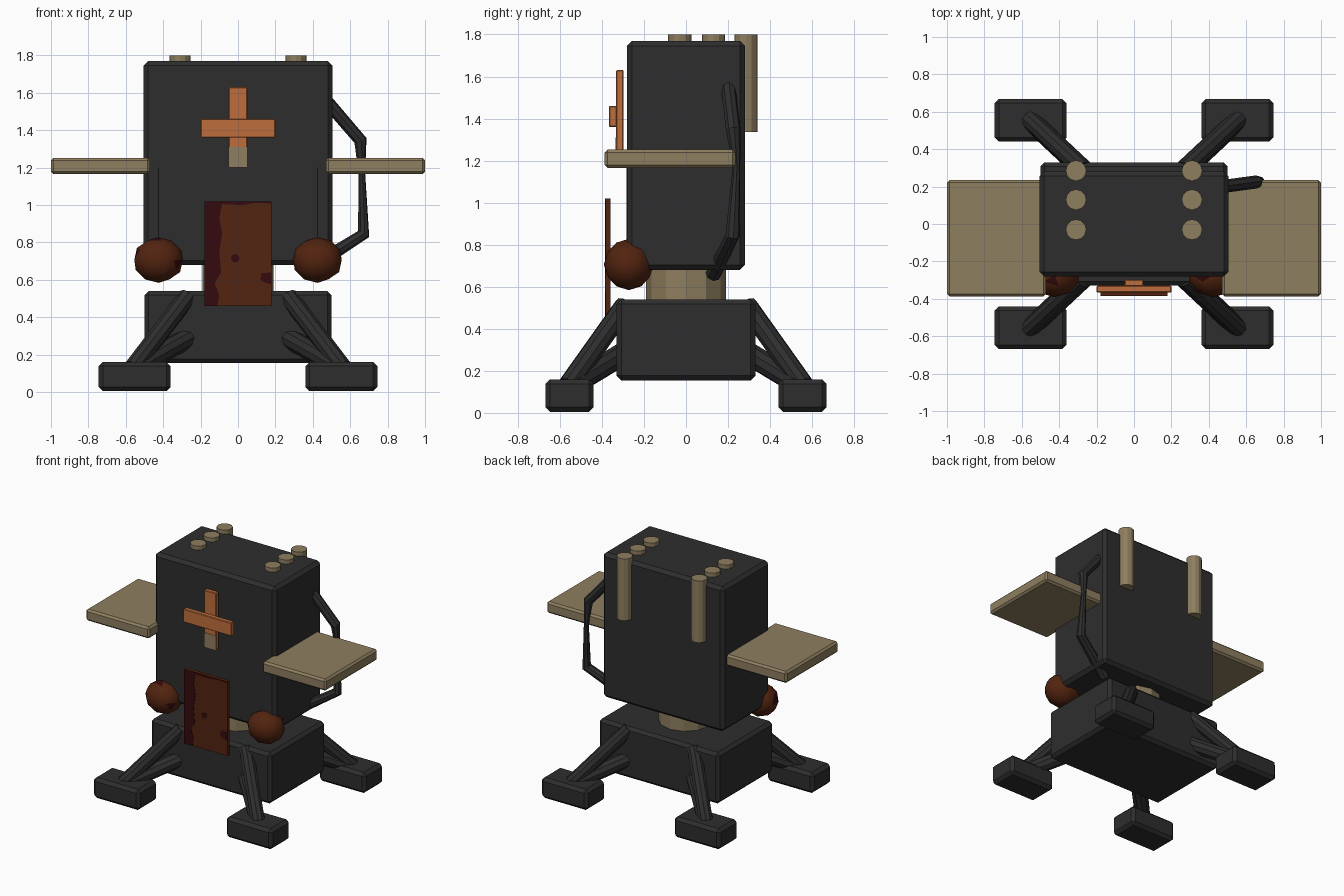
import bpy, bmesh, math
from mathutils import Vector

if "Cube" in bpy.data.objects:
    bpy.data.objects.remove(bpy.data.objects["Cube"])


def material(name, rgb):
    m = bpy.data.materials.new(name)
    m.diffuse_color = (*rgb, 1)
    m.use_nodes = True
    m.node_tree.nodes["Principled BSDF"].inputs["Base Color"].default_value = m.diffuse_color
    return m


CHARCOAL = material("charcoal", (0.027, 0.027, 0.027))
TAN = material("tan", (0.27, 0.21, 0.115))
ORANGE = material("copper orange", (0.52, 0.155, 0.045))
BROWN = material("rust brown", (0.085, 0.017, 0.005))
DARK_RED = material("dark red", (0.034, 0.003, 0.004))


def finish(bm, name, *mats):
    bmesh.ops.recalc_face_normals(bm, faces=bm.faces)
    me = bpy.data.meshes.new(name)
    bm.to_mesh(me)
    bm.free()
    ob = bpy.data.objects.new(name, me)
    bpy.context.collection.objects.link(ob)
    for m in mats:
        me.materials.append(m)
    return ob


def box(name, lo, hi, bevel, *mats):
    bm = bmesh.new()
    bmesh.ops.create_cube(bm, size=1)
    for v in bm.verts:
        v.co = Vector([(a + b) / 2 + c * (b - a) for a, b, c in zip(lo, hi, v.co)])
    if bevel:
        bmesh.ops.bevel(bm, geom=bm.edges[:], offset=bevel, segments=1, affect='EDGES')
    return finish(bm, name, *mats)


def rod(name, p, q, r1, r2, mat, sides=10):
    p, q = Vector(p), Vector(q)
    d = q - p
    bm = bmesh.new()
    bmesh.ops.create_cone(bm, cap_ends=True, segments=sides, radius1=r1, radius2=r2, depth=d.length)
    rot = Vector((0, 0, 1)).rotation_difference(d).to_matrix()
    for v in bm.verts:
        v.co = rot @ v.co + (p + q) / 2
    return finish(bm, name, mat)


def plate(name, outline, y0, y1, mat):
    bm = bmesh.new()
    f = bm.faces.new([bm.verts.new((x, y0, z)) for x, z in outline])
    ext = bmesh.ops.extrude_face_region(bm, geom=[f])["geom"]
    for v in ext:
        if isinstance(v, bmesh.types.BMVert):
            v.co.y = y1
    return finish(bm, name, mat)


# Main blocks and neck
box("base", (-0.5, -0.33, 0.155), (0.5, 0.33, 0.54), 0.022, CHARCOAL)
rod("neck", (0, 0, 0.5), (0, 0, 0.72), 0.19, 0.19, TAN, 12)
box("body", (-0.505, -0.28, 0.68), (0.505, 0.28, 1.77), 0.024, CHARCOAL)

# Feet with two struts each
for sx in (-1, 1):
    for sy in (-1, 1):
        xs = sorted((0.36 * sx, 0.745 * sx))
        ys = sorted((0.44 * sy, 0.668 * sy))
        box("foot", (xs[0], ys[0], 0.005), (xs[1], ys[1], 0.16), 0.022, CHARCOAL)
        rod("upper_strut", (0.56 * sx, 0.56 * sy, 0.13), (0.27 * sx, 0.29 * sy, 0.51),
            0.05, 0.05, CHARCOAL)
        rod("lower_strut", (0.55 * sx, 0.55 * sy, 0.13), (0.24 * sx, 0.26 * sy, 0.305),
            0.055, 0.055, CHARCOAL)

# Side shelves, pipes, wires
for s in (-1, 1):
    xs = sorted((0.47 * s, 1.0 * s))
    box("shelf", (xs[0], -0.387, 1.165), (xs[1], 0.235, 1.252), 0.014, TAN)
    for y, low in ((0.285, 1.335), (0.13, 1.6), (-0.03, 1.6)):
        rod("pipe", (0.31 * s, y, low), (0.31 * s, y, 1.8), 0.055, 0.055, TAN, 12)
    rod("wire", (0.425 * s, -0.279, 0.78), (0.425 * s, -0.279, 1.2), 0.004, 0.004, CHARCOAL, 6)

# Round hanging weights with dark spots
spots = {-1: ((-0.54, -0.3, 0.72), (-0.32, -0.34, 0.655), (-0.47, -0.31, 0.81)),
         1: ((0.36, -0.29, 0.81), (0.53, -0.2, 0.65))}
for s in (-1, 1):
    bm = bmesh.new()
    bmesh.ops.create_icosphere(bm, subdivisions=2, radius=1)
    for v in bm.verts:
        v.co = Vector((0.425 * s + 0.136 * v.co.x, -0.272 + 0.119 * v.co.y, 0.706 + 0.122 * v.co.z))
    for f in bm.faces:
        f.smooth = True
        c = f.calc_center_median()
        if any((c - Vector(p)).length < 0.035 for p in spots[s]):
            f.material_index = 1
    finish(bm, "weight", BROWN, DARK_RED)

# Cross on the chest, lower end tan
box("cross_upright", (-0.05, -0.332, 1.2), (0.05, -0.297, 1.63), 0.004, ORANGE)
plate("cross_tan_end", [(-0.05, 1.2), (0.05, 1.2), (0.05, 1.31), (-0.05, 1.31)],
      -0.335, -0.331, TAN)
box("cross_bar", (-0.2, -0.366, 1.36), (0.2, -0.33, 1.46), 0.004, ORANGE)

# Hanging front panel with stains
panel = box("front_panel", (-0.18, -0.383, 0.46), (0.18, -0.358, 1.02), 0, BROWN, DARK_RED)
for f in panel.data.polygons:
    if f.normal.x < -0.5:
        f.material_index = 1
F0, F1 = -0.385, -0.382
plate("stain_strip", [(-0.18, 0.46), (-0.11, 0.46), (-0.1, 0.52), (-0.125, 0.58), (-0.09, 0.64),
                      (-0.1, 0.75), (-0.085, 0.85), (-0.1, 0.93), (-0.085, 1.005), (0.02, 1.0),
                      (0.1, 1.012), (0.18, 1.008), (0.18, 1.02), (-0.18, 1.02)], F0, F1, DARK_RED)
plate("stain_dot", [(-0.015 + 0.023 * math.cos(a * math.pi / 4), 0.715 + 0.023 * math.sin(a * math.pi / 4))
                    for a in range(8)], F0, F1, DARK_RED)
plate("stain_edge", [(0.12, 0.6), (0.145, 0.585), (0.18, 0.575), (0.18, 0.64), (0.125, 0.635)],
      F0, F1, DARK_RED)

# Bent hose on the right side
cu = bpy.data.curves.new("hose", 'CURVE')
cu.dimensions = '3D'
cu.bevel_depth = 1
cu.bevel_resolution = 2
cu.use_fill_caps = True
sp = cu.splines.new('POLY')
path = [(0.47, 0.2, 1.56, 0.035), (0.655, 0.225, 1.345, 0.035), (0.662, 0.24, 1.17, 0.018),
        (0.672, 0.222, 0.845, 0.034), (0.38, 0.13, 0.66, 0.038)]
sp.points.add(len(path) - 1)
for p, (x, y, z, r) in zip(sp.points, path):
    p.co = (x, y, z, 1)
    p.radius = r
hose = bpy.data.objects.new("hose", cu)
bpy.context.collection.objects.link(hose)
cu.materials.append(CHARCOAL)
sp.use_smooth = False
bpy.context.view_layer.objects.active = hose
hose.select_set(True)
bpy.ops.object.convert(target='MESH')
